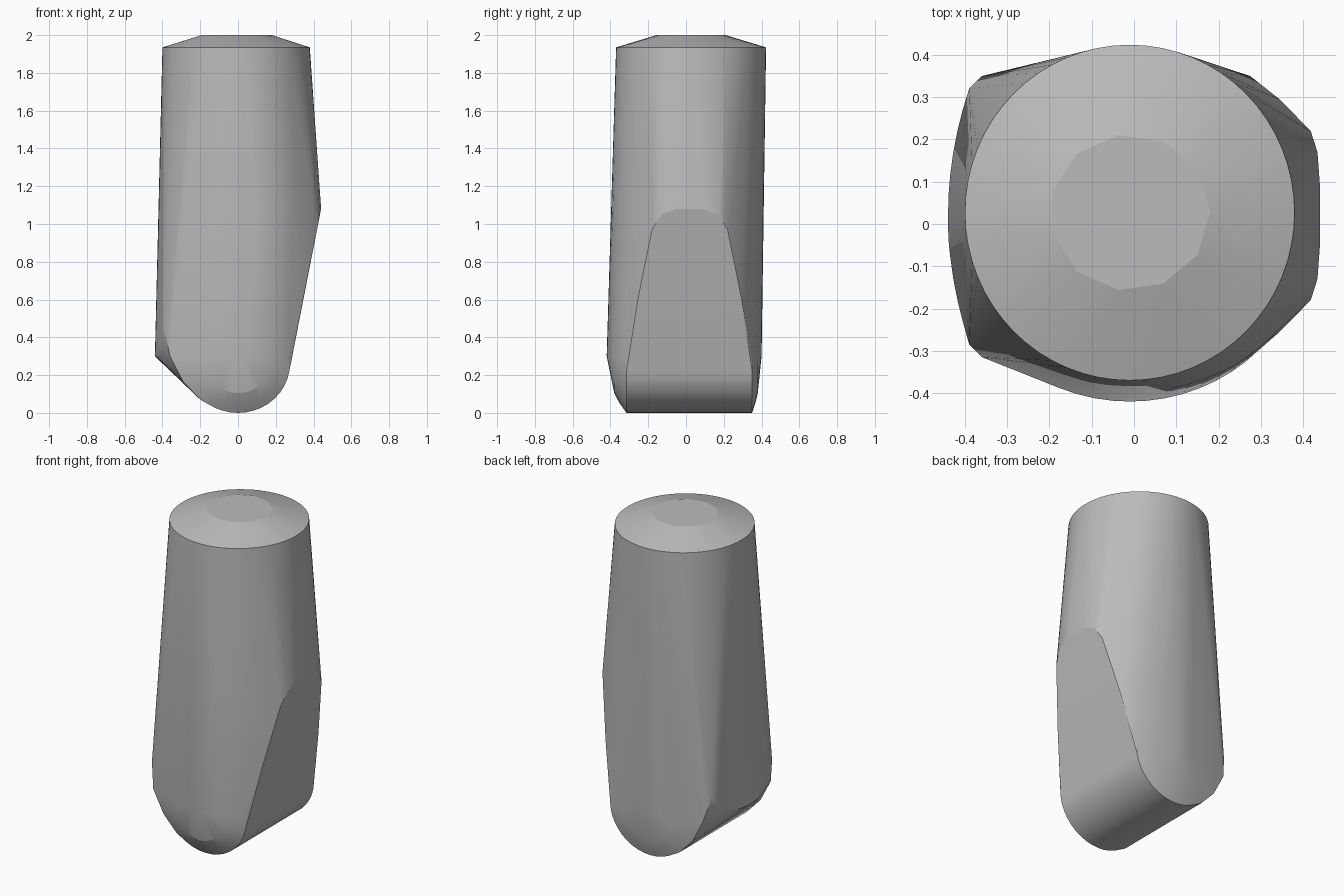
import bpy, bmesh, math

old = bpy.data.objects.get("Cube")
if old:
    bpy.data.objects.remove(old, do_unlink=True)

mat = bpy.data.materials.new("plain_grey")
mat.use_nodes = True
grey = (0.5, 0.5, 0.5, 1)
mat.diffuse_color = grey
mat.node_tree.nodes["Principled BSDF"].inputs["Base Color"].default_value = grey


def ring(z, cx, cy, rx, ry, sides, x_max=1.0):
    """Points of an ellipse at height z, dropping those beyond x_max."""
    pts = []
    for i in range(sides):
        a = math.tau * i / sides
        x = cx + rx * math.cos(a)
        if x <= x_max:
            pts.append((x, cy + ry * math.sin(a), z))
    return pts


def flat_x(z):
    """x of the slanted flat on the +x side at height z."""
    return 0.275 + (z - 0.25) * 0.165 / 0.83


points = []

# Top cap and shoulder
points += ring(2.0, -0.01, 0.027, 0.19, 0.185, 11)
points += ring(1.935, -0.01, 0.027, 0.39, 0.397, 64)

# Widest section and lower section, cut by the slanted flat
points += ring(1.08, 0.01, 0.008, 0.43, 0.403, 64)
points += ring(0.3, -0.01, -0.01, 0.43, 0.41, 64, flat_x(0.3))

# Arched border of the slanted flat
for z, half in ((1.08, 0.07), (1.05, 0.15), (0.97, 0.2), (0.6, 0.275)):
    points += [(flat_x(z), 0.02 + s * half, z) for s in (-1, 1)]

# Rounded foot: a U-shaped profile drawn from front to back
foot = [(-0.39, 0.45), (-0.36, 0.3), (-0.29, 0.165), (-0.2, 0.07)]
for i in range(17):
    a = math.pi * (1.2 + 0.8 * i / 16)
    foot.append((0.275 * math.cos(a), 0.26 + 0.26 * math.sin(a)))
for x, z in foot:
    inset = 0.03 if x < -0.37 else 0
    points += [(x, -0.315 + inset, z), (x, 0.35 - inset, z)]

# Domed ends of the foot
for scale, front, back in ((0.6, -0.38, 0.38), (0.8, -0.352, 0.367)):
    for i in range(13):
        a = math.pi * (1 + i / 12)
        x, z = 0.275 * scale * math.cos(a), 0.26 + 0.26 * scale * math.sin(a)
        points += [(x, front, z), (x, back, z)]

# Ledge on the -x side
for i in range(-6, 7):
    t = i / 6
    points.append((-0.44 + 0.05 * t * t, 0.02 + 0.3 * t, 0.3 + 0.12 * t * t))

# Wrap the sections in one convex skin
bm = bmesh.new()
for p in points:
    bm.verts.new(p)
hull = bmesh.ops.convex_hull(bm, input=bm.verts[:])
loose = {g for g in hull["geom_interior"] + hull["geom_unused"]
         if isinstance(g, bmesh.types.BMVert)}
bmesh.ops.delete(bm, geom=list(loose), context="VERTS")
bmesh.ops.dissolve_limit(bm, angle_limit=math.radians(0.5),
                         verts=bm.verts[:], edges=bm.edges[:])
bmesh.ops.recalc_face_normals(bm, faces=bm.faces[:])

mesh = bpy.data.meshes.new("rounded_peg")
bm.to_mesh(mesh)
bm.free()
mesh.materials.append(mat)
peg = bpy.data.objects.new("rounded_peg", mesh)
bpy.context.collection.objects.link(peg)
bpy.context.view_layer.objects.active = peg
peg.select_set(True)
bpy.ops.object.shade_smooth_by_angle(angle=math.radians(15))
